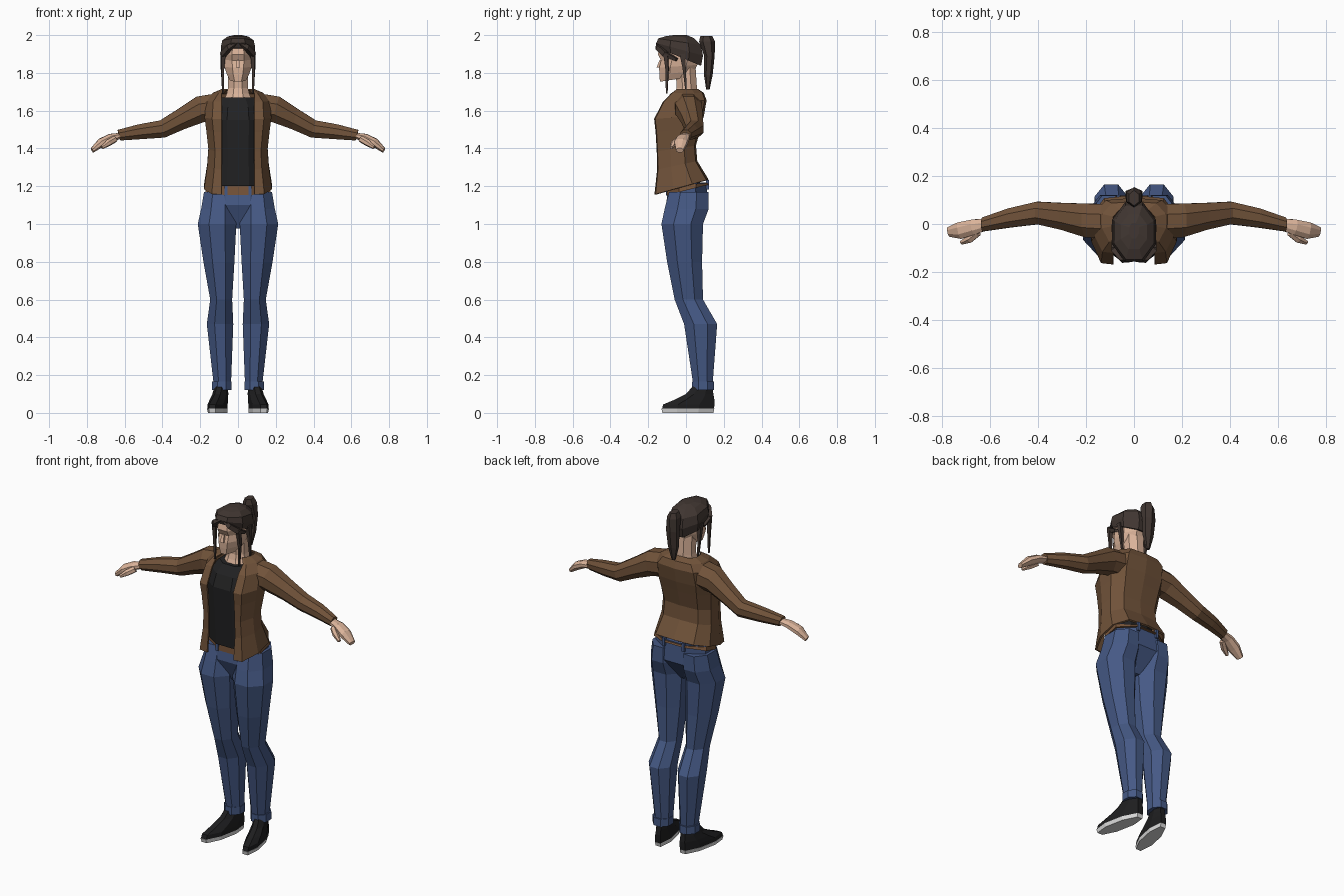
import bpy, bmesh, math
from mathutils import Vector

cube = bpy.data.objects.get("Cube")
if cube:
    bpy.data.objects.remove(cube)


def material(name, *colour):
    mat = bpy.data.materials.new(name)
    mat.use_nodes = True
    mat.diffuse_color = (*colour, 1)
    shader = mat.node_tree.nodes["Principled BSDF"]
    shader.inputs["Base Color"].default_value = (*colour, 1)
    return mat


skin = material("skin", .7, .45, .32)
hair = material("dark hair", .052, .037, .031)
leather = material("brown jacket", .165, .086, .042)
denim = material("blue denim", .06, .1, .235)
black = material("black shirt", .016, .016, .017)
shoe_black = material("shoe black", .013, .013, .014)
white = material("white sole", .7, .7, .7)
tan = material("tan belt", .19, .092, .042)


def finish(name, bm, mat, mirror):
    bmesh.ops.recalc_face_normals(bm, faces=bm.faces)
    mesh = bpy.data.meshes.new(name)
    bm.to_mesh(mesh)
    bm.free()
    mesh.materials.append(mat)
    obj = bpy.data.objects.new(name, mesh)
    bpy.context.collection.objects.link(obj)
    if mirror:
        obj.modifiers.new("Mirror", "MIRROR")
    return obj


def skin_rings(bm, rings, closed=True):
    """Bridge neighbouring rings of points; closed rings also get end caps."""
    rings = [[bm.verts.new(point) for point in ring] for ring in rings]
    for low, high in zip(rings, rings[1:]):
        sides = len(low)
        for k in range(sides if closed else sides - 1):
            n = (k + 1) % sides
            bm.faces.new((low[k], low[n], high[n], high[k]))
    if closed:
        bm.faces.new(rings[0])
        bm.faces.new(rings[-1])


def unit_ring(sides):
    """Polygon with flat sides touching the unit square."""
    grow = 1 / math.cos(math.pi / sides)
    angles = [math.tau * (k + .5) / sides for k in range(sides)]
    return [(math.cos(a) * grow, math.sin(a) * grow) for a in angles]


def faded_rake(rake, index, rows):
    """Front-to-back slope that dies out toward the top row."""
    return rake * (1 - index / len(rows)) ** 2


def loft(name, mat, rows, sides=8, rake=0, centre=0, toe_out=0):
    """Stack rings given as height, half width, front and back.
    A centre makes a mirrored pair; toe_out swings the front outward."""
    rings = []
    for i, (z, half, front, back) in enumerate(rows):
        mid, depth = (front + back) / 2, (back - front) / 2
        slope = faded_rake(rake, i, rows)
        x_mid = centre + half / 2 if centre else 0
        ring = []
        for u, v in unit_ring(sides):
            y = mid + v * depth
            x = x_mid + u * half + toe_out * (.15 - y)
            ring.append((x, y, z + slope * v * depth))
        rings.append(ring)
    bm = bmesh.new()
    skin_rings(bm, rings)
    return finish(name, bm, mat, mirror=bool(centre))


def limb(name, mat, path, sides=8, squash=1):
    """Mirrored tube along points given as x, y, z and radius."""
    along = Vector(path[-1][:3]) - Vector(path[0][:3])
    turn = along.to_track_quat("X", "Z")
    rings = [[Vector(centre) + turn @ Vector((0, u * r, v * r * squash))
              for u, v in unit_ring(sides)] for *centre, r in path]
    bm = bmesh.new()
    skin_rings(bm, rings)
    return finish(name, bm, mat, mirror=True)


# Shoes, toes turned out
hip = .06
loft("shoe_soles", white, [(0, .04, -.125, .145), (.022, .043, -.13, .15)],
     centre=hip, toe_out=.2)
loft("shoes", shoe_black, [
    (.02, .042, -.128, .149), (.045, .042, -.12, .15), (.07, .04, -.06, .15),
    (.1, .036, 0, .145), (.14, .032, .035, .14)], centre=hip, toe_out=.2)

# Jeans
loft("jeans_legs", denim, [
    (.14, .045, .04, .14), (.47, .07, -.01, .165), (.6, .058, -.06, .09),
    (.8, .082, -.1, .085), (1, .102, -.13, .09), (1.08, .09, -.113, .12),
    (1.17, .08, -.09, .118)], centre=hip)
loft("jeans_cuffs", denim, [(z, .052, .033, .149) for z in (.12, .165)], centre=hip)
loft("jeans_hips", denim, [
    (.975, .03, -.05, .03), (1.1, .16, -.105, .115), (1.22, .166, -.092, .108)])
loft("belt", tan, [(1.18, .173, -.101, .119), (1.21, .17, -.1, .115)], rake=.25)
for place, y, z in (("front", -.107, 1.175), ("back", .105, 1.208)):
    loft(place + "_belt_loops", denim,
         [(z + rise, .008, y, y + .016) for rise in (-.025, .025)], sides=4, centre=hip)

# Shirt
loft("shirt", black, [
    (1.2, .14, -.125, .05), (1.4, .135, -.14, .03), (1.55, .14, -.152, .06),
    (1.62, .13, -.125, .075), (1.67, .09, -.088, .06)])

# Open jacket body: half outlines swept upward, then mirrored
rows = [(1.195, .175, -.162, .115), (1.31, .158, -.148, .055),
        (1.4, .152, -.15, .048), (1.5, .163, -.156, .073),
        (1.565, .172, -.164, .09), (1.65, .165, -.117, .104),
        (1.69, .13, -.075, .09), (1.71, .085, -.045, .062)]
outlines = []
for i, (z, half, front, back) in enumerate(rows):
    depth = back - front
    slope = faded_rake(.28, i, rows)
    opening = min(.086, half * .7)
    outline = [(opening, 0), (half * .78, .02), (half, .35), (half, .7),
               (half * .7, .96), (0, 1)]
    outlines.append([(x, front + t * depth, z + slope * depth * (t - .5))
                     for x, t in outline])
bm = bmesh.new()
skin_rings(bm, outlines, closed=False)
jacket = finish("jacket_body", bm, leather, mirror=True)
shell = jacket.modifiers.new("Thickness", "SOLIDIFY")
shell.thickness = .01
shell.offset = 0

# Sleeves and hands
limb("jacket_sleeves", leather, [
    (.1, .01, 1.62, .073), (.2, .015, 1.607, .07), (.3, .032, 1.556, .056),
    (.4, .046, 1.503, .047), (.52, .025, 1.488, .04), (.63, -.002, 1.47, .029)])
limb("hands", skin, [
    (.61, 0, 1.47, .023), (.67, -.013, 1.458, .032), (.725, -.027, 1.43, .035),
    (.772, -.033, 1.39, .02)], squash=.65)
limb("thumbs", skin, [
    (.65, -.035, 1.45, .015), (.685, -.062, 1.43, .016), (.72, -.078, 1.405, .008)],
     sides=6)

# Neck and head, with a brow overhanging the eye line
loft("neck", skin, [
    (1.64, .08, -.08, .05), (1.69, .06, -.058, .058), (1.72, .053, -.05, .058),
    (1.84, .053, -.055, .05)])
loft("head", skin, [
    (1.765, .043, -.138, .01), (1.8, .06, -.141, .045), (1.835, .072, -.142, .06),
    (1.87, .075, -.132, .065), (1.9, .076, -.149, .067), (1.965, .066, -.135, .06)],
     rake=.16)
loft("nose", skin, [(1.828, .012, -.156, -.13), (1.868, .006, -.14, -.125)], sides=4)

# Hair cap, parted fringe, loose locks and ponytail
loft("hair_cap", hair, [
    (1.885, .085, -.148, .08), (1.925, .091, -.157, .09), (1.965, .083, -.147, .078),
    (1.99, .055, -.105, .04), (2, .02, -.06, .005)], rake=-.42)
limb("fringe", hair, [
    (.005, -.15, 1.962, .008), (.045, -.148, 1.935, .013), (.078, -.11, 1.9, .014),
    (.083, -.05, 1.87, .008)], sides=4)
limb("front_locks", hair, [
    (.078, -.108, 1.91, .012), (.082, -.1, 1.82, .008), (.079, -.102, 1.69, .004)],
     sides=4)
limb("side_locks", hair, [
    (.08, -.02, 1.9, .014), (.083, -.01, 1.83, .009), (.08, 0, 1.71, .004)], sides=4)
loft("ponytail", hair, [
    (1.712, .01, .108, .124), (1.79, .028, .098, .138), (1.89, .035, .1, .148),
    (1.965, .032, .075, .148), (1.994, .02, .08, .136)], sides=6)
